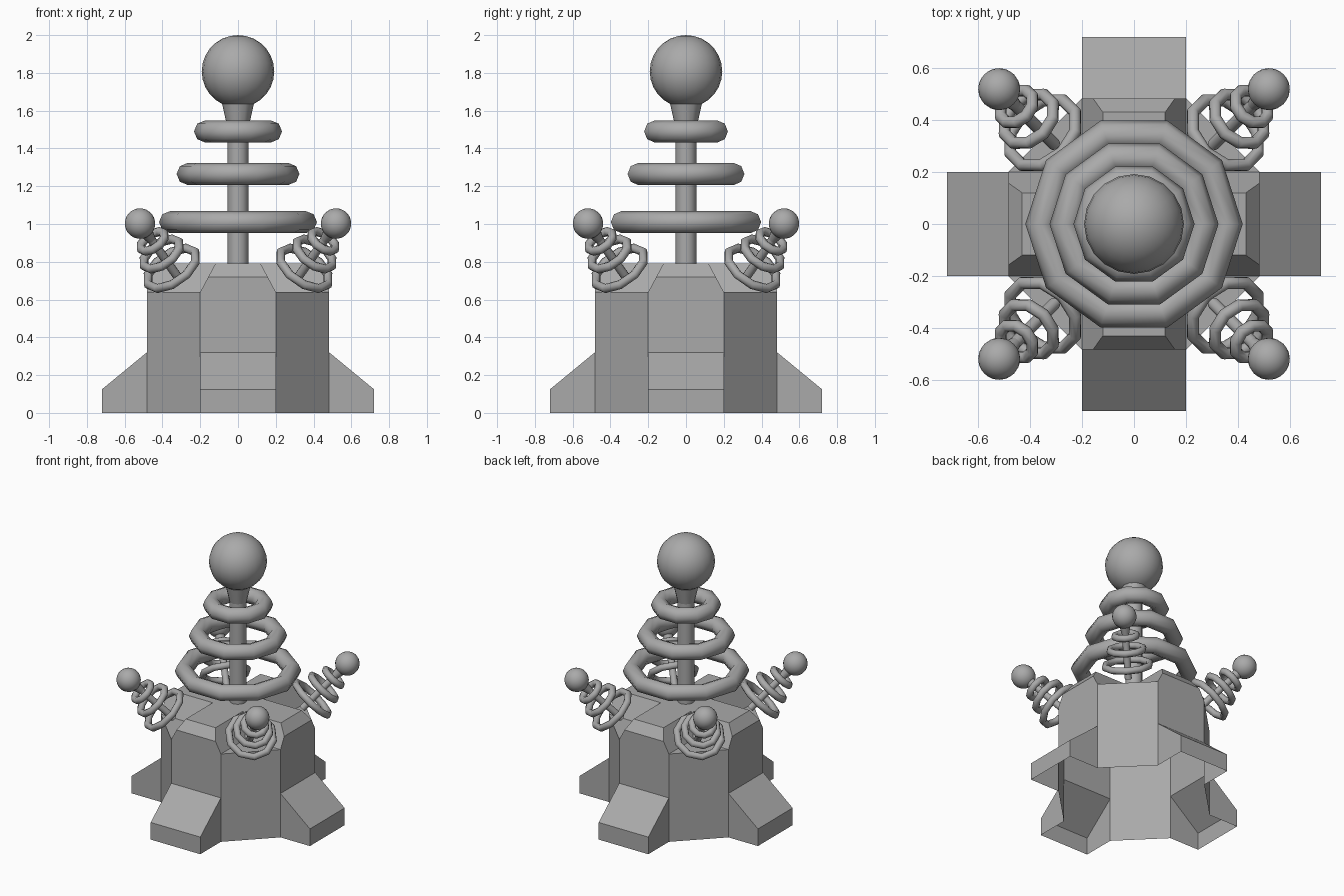
import bpy, bmesh, math
from mathutils import Matrix, Vector

old = bpy.data.objects.get("Cube")
if old:
    bpy.data.objects.remove(old)

grey = bpy.data.materials.new("plain_grey")
grey.use_nodes = True
grey.diffuse_color = (0.4, 0.4, 0.4, 1)
grey.node_tree.nodes["Principled BSDF"].inputs["Base Color"].default_value = (0.4, 0.4, 0.4, 1)


def finish(name, bm):
    bmesh.ops.remove_doubles(bm, verts=bm.verts, dist=0.0005)
    bmesh.ops.recalc_face_normals(bm, faces=bm.faces)
    mesh = bpy.data.meshes.new(name)
    bm.to_mesh(mesh)
    bm.free()
    mesh.materials.append(grey)
    obj = bpy.data.objects.new(name, mesh)
    bpy.context.collection.objects.link(obj)
    return obj


# Octagonal base: one quarter turned four times, open underneath
A, W, T = 0.483, 0.2, 0.12              # wall distance, half side, half ridge top
FOOT, RIM, EDGE, TOP = 0.32, 0.64, 0.72, 0.79
E = W - (W - T) * (EDGE - RIM) / (TOP - RIM)
IN, OUT, TOE = 0.43, 0.72, 0.125

bm = bmesh.new()
for k in range(4):
    turn = Matrix.Rotation(k * math.pi / 2, 3, 'Z')

    def face(*points, smooth=False):
        f = bm.faces.new([bm.verts.new(turn @ Vector(p)) for p in points])
        f.smooth = smooth

    # Main wall above the foot, and the diagonal wall
    face((A, -W, FOOT), (A, W, FOOT), (A, W, RIM), (A, E, EDGE),
         (A, -E, EDGE), (A, -W, RIM), smooth=True)
    face((A, W, 0), (W, A, 0), (W, A, RIM), (A, W, RIM), smooth=True)
    # Foot: sloped top, end and sides
    face((A, -W, FOOT), (OUT, -W, TOE), (OUT, W, TOE), (A, W, FOOT))
    face((OUT, -W, 0), (OUT, W, 0), (OUT, W, TOE), (OUT, -W, TOE))
    for s in (-W, W):
        face((A, s, 0), (OUT, s, 0), (OUT, s, TOE), (A, s, FOOT))
    # Ridge: chamfered end, sloped sides and top
    face((A, -E, EDGE), (A, E, EDGE), (IN, T, TOP), (IN, -T, TOP))
    for s in (-1, 1):
        face((A, s * W, RIM), (A, s * E, EDGE), (IN, s * T, TOP),
             (T, s * T, TOP), (W, s * W, RIM))
    face((IN, -T, TOP), (IN, T, TOP), (T, T, TOP), (T, -T, TOP))
    # Floor of the corner notch
    face((A, W, RIM), (W, A, RIM), (W, W, RIM))
    if k == 0:
        face((T, T, TOP), (-T, T, TOP), (-T, -T, TOP), (T, -T, TOP))
finish("base", bm)


def place(name, matrix):
    obj = bpy.context.object
    obj.name = obj.data.name = name
    obj.data.transform(matrix @ obj.matrix_basis)
    obj.matrix_basis = Matrix.Identity(4)
    obj.data.materials.append(grey)
    bpy.ops.object.shade_smooth_by_angle(angle=math.radians(60))


def antenna(prefix, matrix):
    """Mast with three rings, a flared collar and a ball, rising from the origin."""
    bpy.ops.mesh.primitive_cylinder_add(vertices=12, radius=0.056, depth=0.8,
                                        location=(0, 0, 0.4))
    place(prefix + "_mast", matrix)
    for i, (radius, height) in enumerate([(0.36, 0.22), (0.267, 0.475), (0.175, 0.7)]):
        bpy.ops.mesh.primitive_torus_add(major_segments=10, minor_segments=8,
                                         major_radius=radius, minor_radius=0.058,
                                         location=(0, 0, height))
        place(f"{prefix}_ring_{i + 1}", matrix)
    bpy.ops.mesh.primitive_cone_add(vertices=12, radius1=0.058, radius2=0.094,
                                    depth=0.16, location=(0, 0, 0.81))
    place(prefix + "_collar", matrix)
    bpy.ops.mesh.primitive_uv_sphere_add(segments=20, ring_count=14, radius=0.192,
                                         location=(0, 0, 1.018))
    place(prefix + "_ball", matrix)


# Central antenna, then four small ones leaning out of the corner notches
antenna("main", Matrix.Translation((0, 0, TOP)))
for name, sx, sy in [("front_left", 1, -1), ("front_right", -1, -1),
                     ("back_left", 1, 1), ("back_right", -1, 1)]:
    antenna(name, Matrix.Translation((0.305 * sx, 0.305 * sy, 0.70))
            @ Matrix.Rotation(math.atan2(sy, sx), 4, 'Z')
            @ Matrix.Rotation(math.pi / 4, 4, 'Y')
            @ Matrix.Scale(0.42, 4))
